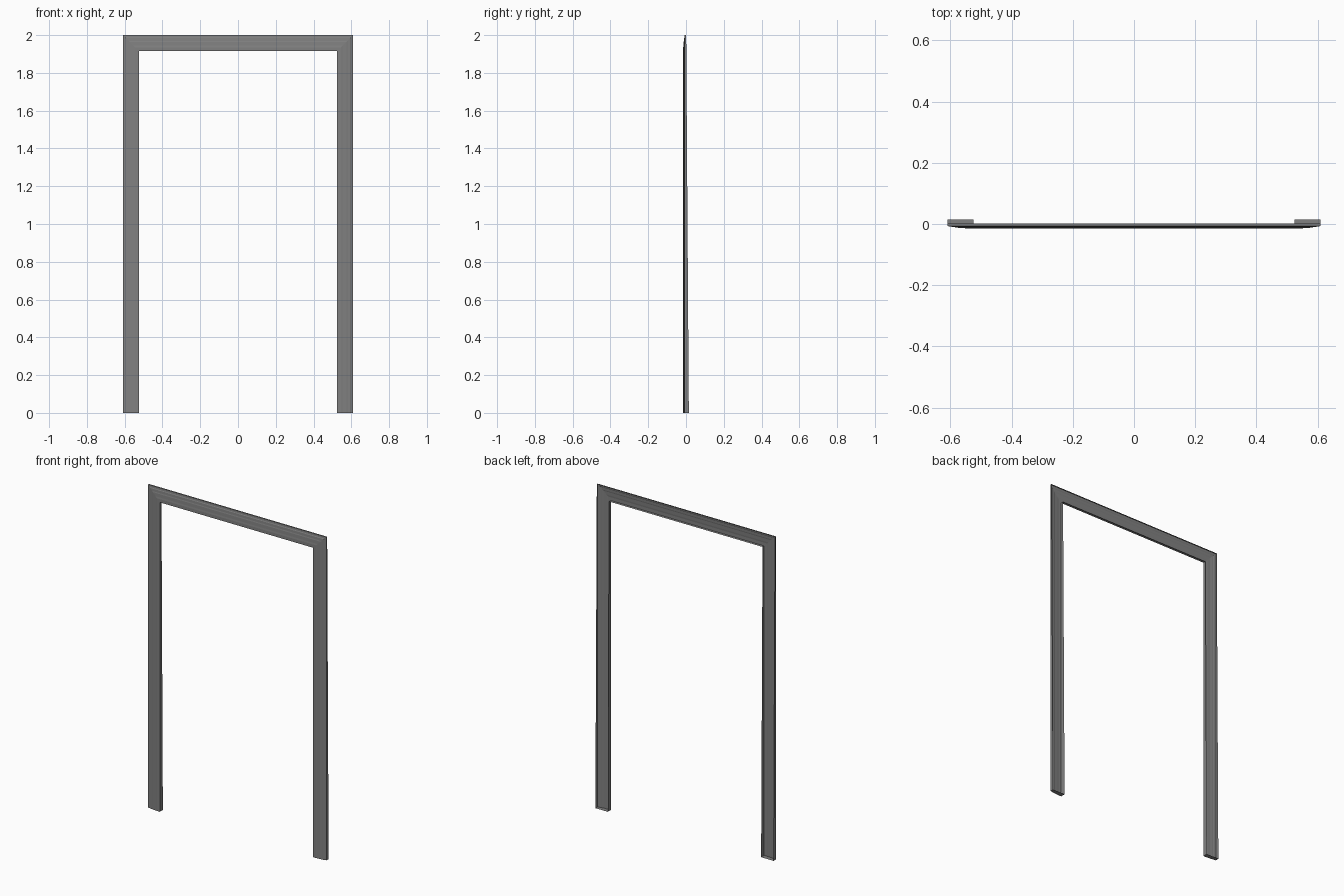
import bpy
import bmesh

cube = bpy.data.objects.get("Cube")
if cube:
    bpy.data.objects.remove(cube, do_unlink=True)

HALF_WIDTH, HEIGHT = 0.61, 2.0

# Single painted finish
paint = bpy.data.materials.new("grey_paint")
paint.use_nodes = True
grey = (0.22, 0.22, 0.22, 1)
paint.diffuse_color = grey
paint.node_tree.nodes["Principled BSDF"].inputs["Base Color"].default_value = grey

# Moulding section: distance in from the outer edge, and depth of the front
front = [(0, -0.007), (0.012, -0.008), (0.016, -0.010), (0.03, -0.011),
         (0.036, -0.0125), (0.055, -0.0135), (0.065, -0.015), (0.085, -0.015)]
# None marks the open rear edge of the outer and inner side walls
section = [(0, None)] + front + [(front[-1][0], None)]


def rear_depth(z):
    """The side walls get deeper towards the floor."""
    return 0.015 - 0.007 * z


def make_casing():
    bm = bmesh.new()
    rows = []
    for inset, depth in section:
        x, top = HALF_WIDTH - inset, HEIGHT - inset
        # up one leg, across the mitred head, down the other leg
        path = [(-x, 0), (-x, top), (x, top), (x, 0)]
        rows.append([bm.verts.new((px, rear_depth(z) if depth is None else depth, z))
                     for px, z in path])
    for a, b in zip(rows, rows[1:]):
        for i in range(3):
            bm.faces.new((a[i], a[i + 1], b[i + 1], b[i]))
    # Caps under both feet
    for end in (0, 3):
        bm.faces.new([row[end] for row in rows])
    bmesh.ops.recalc_face_normals(bm, faces=bm.faces[:])
    bm.normal_update()
    # Moulded face must point to the front
    if sum(f.normal.y * f.calc_area() for f in bm.faces) > 0:
        bmesh.ops.reverse_faces(bm, faces=bm.faces[:])
    mesh = bpy.data.meshes.new("door_casing")
    bm.to_mesh(mesh)
    bm.free()
    mesh.materials.append(paint)
    obj = bpy.data.objects.new("door_casing", mesh)
    bpy.context.collection.objects.link(obj)


make_casing()
